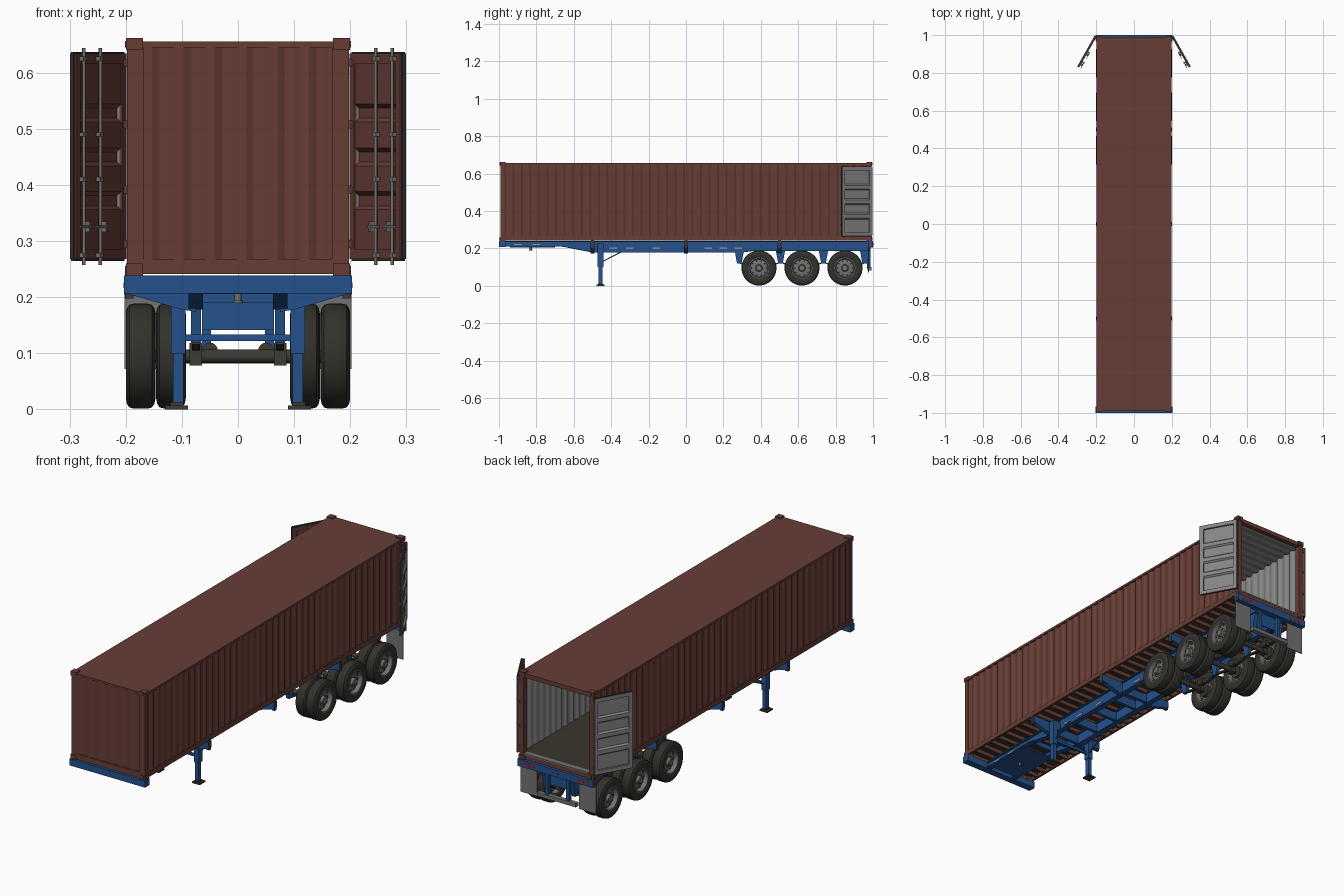
import bpy, bmesh, math
from mathutils import Matrix, Vector

if "Cube" in bpy.data.objects:
    bpy.data.objects.remove(bpy.data.objects["Cube"])

def material(name, r, g, b):
    m = bpy.data.materials.new(name)
    m.diffuse_color = (r, g, b, 1)
    m.use_nodes = True
    m.node_tree.nodes["Principled BSDF"].inputs["Base Color"].default_value = m.diffuse_color
    return m

BROWN = material("container_brown", .135, .047, .036)
BLUE = material("chassis_blue", .018, .085, .27)
GREY = material("lining_grey", .24, .24, .24)
STEEL = material("steel_grey", .17, .17, .17)
RUBBER = material("tyre_rubber", .032, .031, .025)
FLOOR = material("floor_dark", .04, .036, .024)
AXLE = material("axle_dark", .045, .043, .033)
RED = material("lamp_red", .35, .02, .015)
TAPE = material("marker_pale", .35, .31, .27)

def finish(name, bm, mats, mirror=False, smooth=False, recalc=True):
    if recalc:
        bmesh.ops.recalc_face_normals(bm, faces=bm.faces)
    me = bpy.data.meshes.new(name)
    bm.to_mesh(me)
    bm.free()
    for m in mats:
        me.materials.append(m)
    if smooth:
        me.shade_smooth()
        me.set_sharp_from_angle(angle=math.radians(35))
    ob = bpy.data.objects.new(name, me)
    bpy.context.collection.objects.link(ob)
    if mirror:
        ob.modifiers.new("mirror", 'MIRROR').use_mirror_merge = False
    return ob

def boxes(name, mat, items, mirror=False, mtx=Matrix()):
    """Each item is (x0, x1, y0, y1, z0, z1)."""
    bm = bmesh.new()
    for x0, x1, y0, y1, z0, z1 in items:
        c = Matrix.Translation(((x0 + x1) / 2, (y0 + y1) / 2, (z0 + z1) / 2))
        s = Matrix.Diagonal((x1 - x0, y1 - y0, z1 - z0, 1))
        bmesh.ops.create_cube(bm, size=1, matrix=mtx @ c @ s)
    return finish(name, bm, [mat], mirror)

def rods(name, mat, items, mirror=False, mtx=Matrix(), seg=16):
    """Each item is (start, end, radius)."""
    bm = bmesh.new()
    for p, q, r in items:
        p, q = Vector(p), Vector(q)
        m = Matrix.Translation((p + q) / 2) @ (q - p).to_track_quat('Z', 'Y').to_matrix().to_4x4()
        bmesh.ops.create_cone(bm, cap_ends=True, segments=seg, radius1=r, radius2=r,
                              depth=(q - p).length, matrix=mtx @ m)
    return finish(name, bm, [mat], mirror, True)

def prism(name, mat, pts, axis, spans, mirror=False):
    """Extrude a polygon along x (points are y, z) or y (points are x, z)."""
    bm = bmesh.new()
    for a0, a1 in spans:
        rings = [[bm.verts.new((a, p, q) if axis == 'x' else (p, a, q)) for p, q in pts] for a in (a0, a1)]
        bm.faces.new(rings[0])
        bm.faces.new(rings[1])
        for i in range(len(pts)):
            j = (i + 1) % len(pts)
            bm.faces.new((rings[0][i], rings[0][j], rings[1][j], rings[1][i]))
    return finish(name, bm, [mat], mirror)

def sheet(name, pts, place, h0, h1, outward, mats, thick=.0015, mirror=False):
    """Folded sheet: profile (along, depth) swept from h0 to h1, second colour on the back."""
    bm = bmesh.new()
    rows = [[bm.verts.new(place(a, d, h)) for a, d in pts] for h in (h0, h1)]
    for i in range(len(pts) - 1):
        bm.faces.new((rows[0][i], rows[0][i + 1], rows[1][i + 1], rows[1][i]))
    bm.normal_update()
    if sum((f.normal.dot(Vector(outward)) for f in bm.faces)) < 0:
        bmesh.ops.reverse_faces(bm, faces=bm.faces)
    ob = finish(name, bm, mats, recalc=False)
    s = ob.modifiers.new("thickness", 'SOLIDIFY')
    s.thickness, s.offset, s.material_offset = thick, -1, len(mats) - 1
    if mirror:
        ob.modifiers.new("mirror", 'MIRROR').use_mirror_merge = False
    return ob

def folds(a0, a1, n, depth):
    p = (a1 - a0) / n
    pts = [(a0, 0)]
    for i in range(n):
        b = a0 + i * p
        pts += [(b + .26 * p, 0), (b + .5 * p, depth), (b + .76 * p, depth), (b + p, 0)]
    return pts

# Container walls, roof and floor
sheet("side_wall", folds(-.985, .975, 43, .006), lambda a, d, h: (.196 - d, a, h),
      .262, .65, (1, 0, 0), [BROWN, GREY], mirror=True)
sheet("front_wall", folds(-.168, .168, 6, .007), lambda a, d, h: (a, -.989 + d, h),
      .266, .648, (0, -1, 0), [BROWN, GREY])
sheet("ceiling_lining", folds(-.98, .98, 43, .004), lambda a, d, h: (h, a, .644 + d),
      -.19, .19, (0, 0, -1), [GREY])
boxes("roof", BROWN, [(-.194, .194, -.985, .985, .651, .656)])
boxes("container_floor", FLOOR, [(-.19, .19, -.98, .985, .262, .267)])
boxes("floor_crossmembers", BROWN, [(-.19, .19, y - .005, y + .005, .243, .262)
                                    for y in [-.93 + i * .0547 for i in range(35)]])

# Container frame
boxes("corner_posts", BROWN, [(.168, .198, -.992, -.97, .25, .65), (.176, .198, .965, .99, .25, .65)], True)
boxes("side_rails", BROWN, [(.19, .198, -.98, .98, .645, .656), (.188, .198, -.98, .98, .243, .266)], True)
boxes("end_rails", BROWN, [(-.18, .18, -.991, -.978, .645, .656), (-.18, .18, -.991, -.975, .241, .268),
                           (-.18, .18, .968, .99, .636, .656), (-.18, .18, .968, .99, .241, .262)])
boxes("door_sill", STEEL, [(-.176, .176, .966, .991, .262, .268)])
cast = [(.169, .2, y, y + .03, z, z + .021) for y in (-.995, .964) for z in (.239, .641)]
boxes("corner_castings", BROWN, cast, True)
rods("casting_eyes", BROWN, [((.184, s * .994, z + k), (.184, s * .996, z + k), .006)
     for s in (-1, 1) for z in (.25, .651) for k in (-.003, .003)]
     + [((.199, s * .98, z), (.201, s * .98, z), .006) for s in (-1, 1) for z in (.25, .651)], True)
rods("door_hinges", BROWN, [((.201, .989, z - .007), (.201, .989, z + .007), .006)
     for z in (.295, .392, .508, .618)], True)

# Open doors, built flat (u across, v inward) and swung round
DOOR = Matrix(((.49, .872, 0, .199), (-.872, .49, 0, .99), (0, 0, 1, 0), (0, 0, 0, 1)))
W, Z0, Z1 = .183, .268, .634
prof = [(Z0, 0)]
for z in (.372, .45, .528):
    prof += [(z - .016, 0), (z - .009, .008), (z + .009, .008), (z + .016, 0)]
prof.append((Z1, 0))
sheet("door_panel", prof, lambda a, d, h: DOOR @ Vector((h, .002 + d, a)),
      .012, W - .012, (-.872, -.49, 0), [BROWN, GREY], mirror=True)
frame = [(0, .016), (W - .016, W)]
for nm, mt, v0, v1 in (("door_frame_outer", BROWN, 0, .005), ("door_frame_inner", GREY, .005, .012)):
    boxes(nm, mt, [(u0, u1, v0, v1, Z0, Z1) for u0, u1 in frame]
          + [(.016, W - .016, v0, v1, Z0, Z0 + .018), (.016, W - .016, v0, v1, Z1 - .018, Z1)], True, DOOR)
boxes("door_gasket", RUBBER, [(-.002, 0, .004, .01, Z0, Z1), (W, W + .003, .003, .011, Z0, Z1),
      (0, W, .004, .01, Z0 - .003, Z0), (0, W, .004, .01, Z1, Z1 + .003)], True, DOOR)
rods("locking_bars", STEEL, [((u, -.006, .257), (u, -.006, .644), .003) for u in (.105, .165)], True, DOOR, 12)
boxes("bar_brackets", STEEL, [(u - .006, u + .006, -.009, 0, z - .004, z + .004)
      for u in (.105, .165) for z in (.275, .41, .49, .625)]
      + [(u - .02, u + .02, -.011, -.008, .323, .328) for u in (.105, .165)]
      + [(u - .003, u + .003, -.012, 0, .316, .335) for u in (.092, .152)], True, DOOR)

# Chassis main beams
low = [(-.99, .209), (-.66, .209), (-.5, .178), (.3, .178), (.36, .186), (.985, .186)]
prism("beam_web", BLUE, low + [(.985, .238), (-.99, .238)], 'x', [(.071, .079)], True)
sheet("beam_lower_flange", low, lambda a, d, h: (h, a, d), .062, .088, (0, 0, -1), [BLUE], .004, True)
boxes("beam_upper_flange", BLUE, [(.062, .088, -.99, .985, .234, .239)], True)
boxes("end_beams", BLUE, [(-.203, .203, -1, -.965, .207, .239), (-.203, .203, .972, 1, .205, .239)])
boxes("chassis_crossmembers", BLUE, [(-.073, .073, y - .008, y + .008, .19, .232)
      for y in (-.5, -.36, -.22, -.08, 0, .14, .28, .39, .5, .62, .73, .85, .94)]
      + [(-.073, .073, y - .007, y + .007, .211, .234) for y in (-.9, -.78, -.66, -.58)])
prism("bolster_arms", BLUE, [(.075, .174), (.1, .178), (.2, .207), (.2, .239), (.075, .239)], 'y',
      [(y - .011, y + .011) for y in (-.5, 0, .5)], True)
boxes("twist_locks", AXLE, [(.186, .201, y - .007, y + .007, .198, .246) for y in (-.5, 0, .5)], True)
boxes("coupler_plate", BLUE, [(-.085, .085, -.94, -.7, .206, .211)])
rods("kingpin", STEEL, [((0, -.83, .19), (0, -.83, .207), .006), ((0, -.83, .19), (0, -.83, .194), .009)])
boxes("marker_plates", TAPE, [(.079, .081, y - .02, y + .02, .197, .205)
      for y in (-.39, -.3, -.16, .12, .2, .28)]
      + [(.079, .081, y - .02, y + .02, .217, .224) for y in (-.9, -.8)], True)

# Landing legs
boxes("landing_leg_upper", BLUE, [(.094, .119, -.472, -.442, .1, .225), (.08, .096, -.475, -.44, .18, .225)], True)
boxes("landing_leg_lower", BLUE, [(.097, .116, -.467, -.447, .008, .1)], True)
boxes("landing_foot", AXLE, [(.089, .13, -.478, -.436, 0, .007), (.097, .12, -.47, -.444, .007, .013)], True)
boxes("landing_brace", BLUE, [(-.096, .096, -.462, -.452, .122, .134)])
prism("landing_strut", BLUE, [(-.452, .13), (-.442, .13), (-.34, .18), (-.355, .18)], 'x', [(.098, .106)], True)

# Suspension
AX = (.39, .62, .85)
hy = (.285, .505, .735, .955)
for i, y in enumerate(hy):
    prism("spring_hanger_%d" % (i + 1), BLUE, [(y - .025, .19), (y + .025, .19), (y + .012, .118), (y - .012, .118)],
          'x', [(.066, .084)], True)
for a in AX:
    arc = [(a + t * .1, .112 + .012 * t * t) for t in (-1, -.5, 0, .5, 1)]
    sheet("leaf_spring", arc, lambda y, z, h: (h, y, z), .068, .082, (0, 0, 1), [AXLE], .008, True)
rods("axles", AXLE, [((-.15, a, .095), (.15, a, .095), .012) for a in AX], seg=20)
rods("brake_drums", AXLE, [((.098, a, .095), (.125, a, .095), .03) for a in AX], True, seg=24)
boxes("spring_clamps", AXLE, [(.064, .086, a - .016, a + .016, .078, .118) for a in AX], True)
rods("brake_chambers", AXLE, [((.05, a + .025, .105), (.05, a + .06, .105), .014) for a in AX], True)

# Wheels: lathe profiles (offset along axle, radius)
def lathe(name, mat, prof, seg=48, closed=True):
    bm = bmesh.new()
    vs = [bm.verts.new((x, 0, r)) for x, r in prof]
    es = [bm.edges.new((vs[i], vs[i + 1])) for i in range(len(vs) - 1)]
    if closed:
        es.append(bm.edges.new((vs[-1], vs[0])))
    bmesh.ops.spin(bm, geom=vs + es, axis=(1, 0, 0), cent=(0, 0, 0), angle=math.tau, steps=seg, use_duplicate=False)
    bmesh.ops.remove_doubles(bm, verts=bm.verts, dist=1e-5)
    return finish(name, bm, [mat], smooth=True)

half = [(.021, .054), (.0255, .064), (.0265, .075), (.0245, .085), (.02, .0915), (.012, .0935)]
tyre = lathe("tyre", RUBBER, half + [(-x, r) for x, r in reversed(half)])
rim = lathe("rim", STEEL, [(-.021, 0), (-.021, .055), (.022, .0555), (.0225, .051), (.018, .049), (.002, .047),
            (.006, .031), (.006, .019), (.019, .018), (.022, .014), (.022, 0)], closed=False)
ring = [(math.cos(t * math.tau / 10), math.sin(t * math.tau / 10)) for t in range(10)]
holes = rods("rim_holes", RUBBER, [((0, c * .0395, s * .0395), (.0055, c * .0395, s * .0395), .0048) for c, s in ring], seg=12)
nuts = rods("wheel_nuts", STEEL, [((.004, c * .0255, s * .0255), (.010, c * .0255, s * .0255), .0026) for c, s in ring], seg=6)
first = True
for side in (1, -1):
    for a in AX:
        for x, face in ((.1735, 1), (.1195, -1)):
            for src in (tyre, rim, holes, nuts):
                ob = src if first else src.copy()
                if not first:
                    bpy.context.collection.objects.link(ob)
                ob.location = (side * x, a, .095)
                ob.rotation_euler = (0, 0, 0 if side * face > 0 else math.pi)
            first = False

# Rear: mud flaps, bumper, lamps
boxes("mud_flaps", STEEL, [(.112, .202, .974, .978, .072, .207)], True)
boxes("bumper_posts", BLUE, [(.048, .064, .968, .986, .092, .205)], True)
boxes("bumper_plate", BLUE, [(-.064, .064, .962, .968, .142, .205)])
boxes("bumper_bar", STEEL, [(-.104, .104, .97, .992, .082, .1)])
rods("tail_lamps", RED, [((x, .998, .221), (x, 1.0015, .221), .009) for x in (.12, .145, .17)]
     + [((.012, .998, .221), (.012, 1.001, .221), .005)], True)
boxes("side_lamps", RED, [(.2, .2045, .978, .992, .216, .226)], True)
